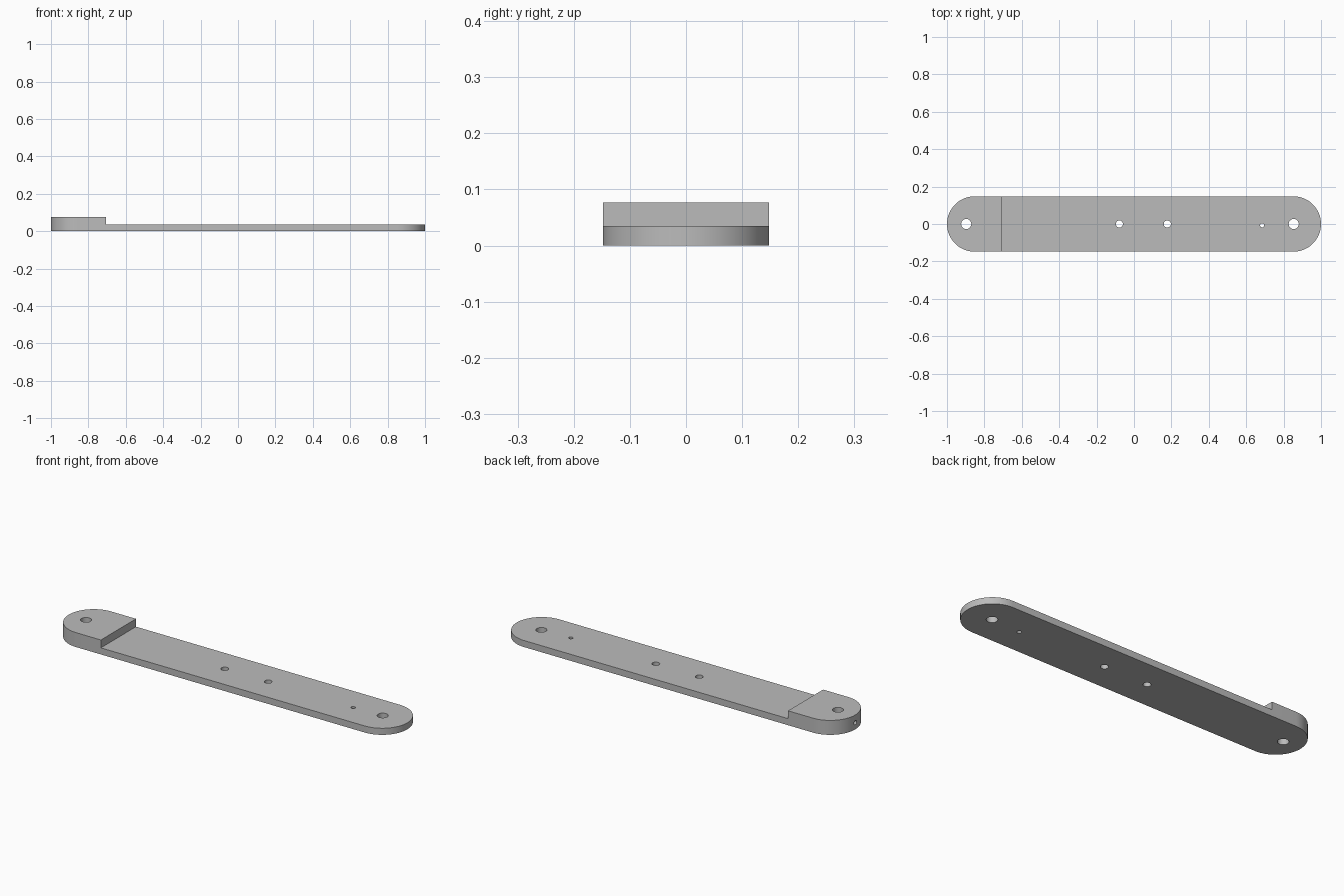
import bpy
import bmesh
import math
from mathutils import Matrix

if "Cube" in bpy.data.objects:
    bpy.data.objects.remove(bpy.data.objects["Cube"], do_unlink=True)

HALF_WIDTH = 0.148
THIN, THICK = 0.035, 0.077
STEP_X = -0.706

metal = bpy.data.materials.new("plain grey")
metal.use_nodes = True
grey = (0.5, 0.5, 0.5, 1)
metal.diffuse_color = grey
metal.node_tree.nodes["Principled BSDF"].inputs["Base Color"].default_value = grey


def add_object(name, bm):
    mesh = bpy.data.meshes.new(name)
    bmesh.ops.recalc_face_normals(bm, faces=bm.faces)
    bm.to_mesh(mesh)
    bm.free()
    mesh.materials.append(metal)
    obj = bpy.data.objects.new(name, mesh)
    bpy.context.collection.objects.link(obj)
    return obj


def cylinder(name, radius, length, matrix):
    bm = bmesh.new()
    bmesh.ops.create_cone(bm, cap_ends=True, segments=32, radius1=radius,
                          radius2=radius, depth=length, matrix=matrix)
    return add_object(name, bm)


# Rounded bar at full thickness
bm = bmesh.new()
outline = []
steps = 32
for side in (1, -1):
    for i in range(steps + 1):
        a = math.pi * (i / steps - 0.5)
        x = side * (1 - HALF_WIDTH + HALF_WIDTH * math.cos(a))
        y = side * HALF_WIDTH * math.sin(a)
        outline.append(bm.verts.new((x, y, 0)))
base = bm.faces.new(outline)
top = bmesh.ops.extrude_face_region(bm, geom=[base])["geom"]
bmesh.ops.translate(bm, vec=(0, 0, THICK),
                    verts=[v for v in top if isinstance(v, bmesh.types.BMVert)])
bar = add_object("link_bar", bm)

# Cutter that thins the bar beyond the raised end
bm = bmesh.new()
length = 2
bmesh.ops.create_cube(bm, size=1, matrix=Matrix.Translation(
    (STEP_X + length / 2, 0, THIN + 0.5)) @ Matrix.Diagonal((length, 1, 1, 1)))
cutters = [add_object("step_cutter", bm)]

# Vertical through holes: x, y, radius
for x, y, r in ((-0.897, 0, 0.027), (-0.078, 0, 0.019), (0.178, 0, 0.019),
                (0.685, -0.007, 0.011), (0.854, 0, 0.027)):
    cutters.append(cylinder("hole_cutter", r, 1, Matrix.Translation((x, y, 0))))

# Small cross bore from the raised tip into the end hole
cutters.append(cylinder("tip_bore_cutter", 0.011, 0.2, Matrix.Translation(
    (-1, 0, 0.036)) @ Matrix.Rotation(math.pi / 2, 4, "Y")))

bpy.ops.object.select_all(action="DESELECT")
bpy.context.view_layer.objects.active = bar
bar.select_set(True)
for cutter in cutters:
    cutter.hide_render = True
    mod = bar.modifiers.new("cut", "BOOLEAN")
    mod.operation = "DIFFERENCE"
    mod.solver = "EXACT"
    mod.object = cutter
    bpy.ops.object.modifier_apply(modifier=mod.name)
for cutter in cutters:
    bpy.data.objects.remove(cutter, do_unlink=True)

bpy.ops.object.shade_smooth_by_angle(angle=math.radians(30))
